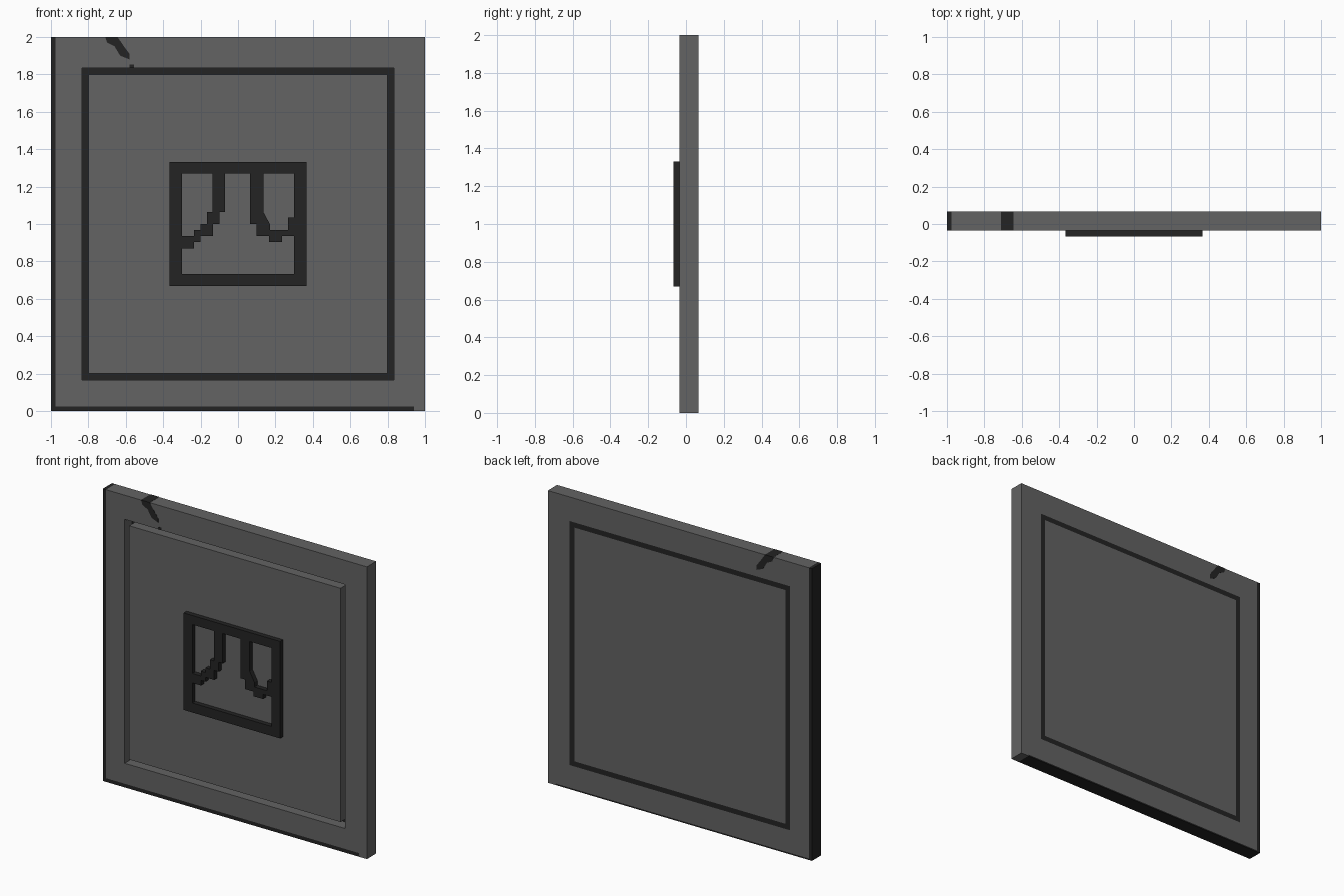
import bpy, bmesh
from mathutils import Vector

if "Cube" in bpy.data.objects:
    bpy.data.objects.remove(bpy.data.objects["Cube"])

FRONT, BACK = -0.034, 0.066   # slab faces
FLOOR = 0.046                 # bottom of the front groove


def make_mat(name, v):
    m = bpy.data.materials.new(name)
    m.diffuse_color = (v, v, v, 1)
    m.use_nodes = True
    m.node_tree.nodes["Principled BSDF"].inputs["Base Color"].default_value = m.diffuse_color
    return m


GREY = make_mat("slate grey", 0.125)
DARK = make_mat("charcoal", 0.017)


def finish(name, bm, mats):
    bmesh.ops.recalc_face_normals(bm, faces=bm.faces[:])
    me = bpy.data.meshes.new(name)
    bm.to_mesh(me)
    bm.free()
    for m in mats:
        me.materials.append(m)
    ob = bpy.data.objects.new(name, me)
    bpy.context.collection.objects.link(ob)
    return ob


def prism(bm, pts, y0, y1):
    """Extrude an outline in x, z from y0 to y1."""
    f = bm.faces.new([bm.verts.new((x, y0, z)) for x, z in pts])
    r = bmesh.ops.extrude_face_region(bm, geom=[f])
    vs = [g for g in r["geom"] if isinstance(g, bmesh.types.BMVert)]
    bmesh.ops.translate(bm, vec=(0, y1 - y0, 0), verts=vs)


def rect(x0, x1, z0, z1):
    return [(x0, z0), (x1, z0), (x1, z1), (x0, z1)]


def in_ring(c):
    d = max(abs(c.x), abs(c.z - 1))
    return 0.80 < d < 0.835


# Slab, cut along every colour and groove boundary
bm = bmesh.new()
prism(bm, rect(-1, 1, 0, 2), FRONT, BACK)
cuts = [((x, 0, 0), (1, 0, 0)) for x in (-0.977, -0.835, -0.80, 0.80, 0.835, 0.94)]
cuts += [((0, 0, z), (0, 0, 1)) for z in (0.01, 0.025, 0.165, 0.20, 1.80, 1.835)]
for co, no in cuts:
    bmesh.ops.bisect_plane(bm, geom=bm.verts[:] + bm.edges[:] + bm.faces[:],
                           plane_co=Vector(co), plane_no=Vector(no))
bmesh.ops.recalc_face_normals(bm, faces=bm.faces[:])

# Square groove pushed into the front
ring = [f for f in bm.faces if f.normal.y < -0.9 and in_ring(f.calc_center_median())]
r = bmesh.ops.extrude_face_region(bm, geom=ring)
vs = [g for g in r["geom"] if isinstance(g, bmesh.types.BMVert)]
bmesh.ops.translate(bm, vec=(0, FLOOR - FRONT, 0), verts=vs)
bmesh.ops.delete(bm, geom=[f for f in ring if f.is_valid], context="FACES_ONLY")
bmesh.ops.recalc_face_normals(bm, faces=bm.faces[:])

# Dark groove floor, matching line on the back, dark left and bottom edges
for f in bm.faces:
    c, n = f.calc_center_median(), f.normal
    edge_height = 0.01 if n.y > 0.9 else 0.025
    dark = c.x < -0.977 or (c.z < edge_height and c.x < 0.94)
    if abs(n.y) > 0.9 and in_ring(c):
        dark = True
    f.material_index = int(dark)
finish("wall_panel", bm, [GREY, DARK])

# Dark crack running over the top edge, front and back
bm = bmesh.new()
prism(bm, [(-0.71, 2.001), (-0.70, 1.97), (-0.66, 1.95), (-0.63, 1.90), (-0.58, 1.88),
           (-0.58, 1.91), (-0.61, 1.95), (-0.645, 2.001)], FRONT - 0.001, BACK + 0.001)
prism(bm, rect(-0.58, -0.555, 1.835, 1.852), FRONT - 0.001, FRONT + 0.01)
finish("edge_crack", bm, [DARK])

# Raised rectangular frame
bm = bmesh.new()
Y0, Y1 = -0.066, FRONT + 0.001
prism(bm, rect(-0.365, 0.365, 1.27, 1.332), Y0, Y1)
prism(bm, rect(-0.365, 0.365, 0.668, 0.733), Y0, Y1)
prism(bm, rect(-0.365, -0.30, 0.733, 1.27), Y0, Y1)
prism(bm, rect(0.30, 0.365, 0.733, 1.27), Y0, Y1)
finish("relief_frame", bm, [DARK])

# Stepped bars inside the frame
bm = bmesh.new()
prism(bm, [(-0.07, 1.27), (-0.135, 1.27), (-0.135, 1.065), (-0.165, 1.065), (-0.165, 1.0),
           (-0.20, 1.0), (-0.20, 0.968), (-0.235, 0.968), (-0.235, 0.935), (-0.30, 0.935),
           (-0.30, 0.87), (-0.235, 0.87), (-0.235, 0.905), (-0.20, 0.905), (-0.20, 0.935),
           (-0.135, 0.935), (-0.135, 1.0), (-0.10, 1.0), (-0.10, 1.065), (-0.07, 1.065)], Y0, Y1)
prism(bm, [(0.065, 1.27), (0.065, 1.0), (0.098, 1.0), (0.098, 0.935), (0.165, 0.935),
           (0.165, 0.903), (0.235, 0.903), (0.235, 0.935), (0.30, 0.935), (0.30, 1.035),
           (0.267, 1.035), (0.267, 0.968), (0.17, 0.968), (0.17, 1.0), (0.135, 1.065),
           (0.135, 1.27)], Y0, Y1)
finish("stepped_bars", bm, [DARK])
